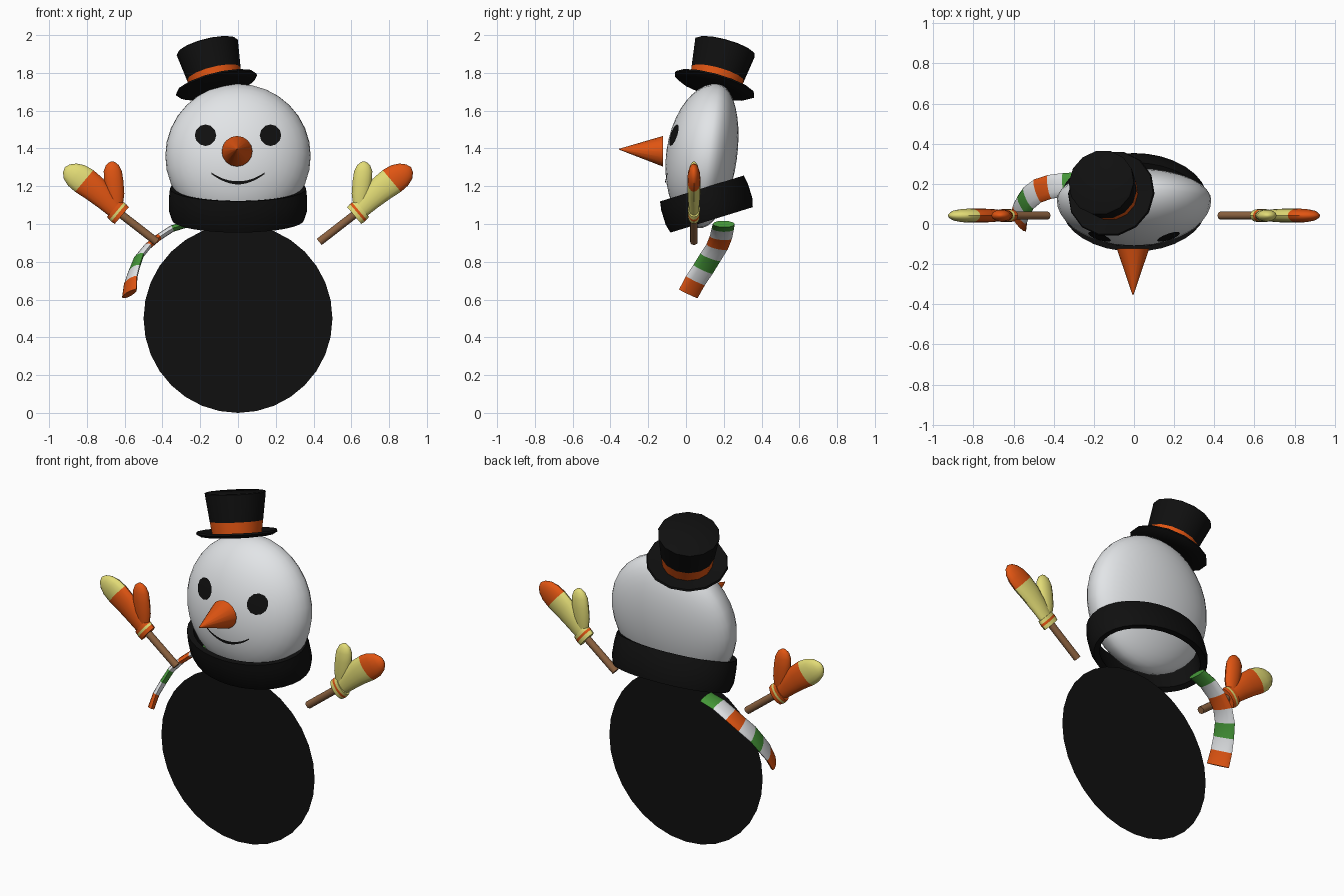
import bpy, bmesh, math
from mathutils import Vector as V

if "Cube" in bpy.data.objects:
    bpy.data.objects.remove(bpy.data.objects["Cube"])


def material(name, r, g, b):
    m = bpy.data.materials.new(name)
    m.diffuse_color = (r, g, b, 1)
    m.use_nodes = True
    m.node_tree.nodes["Principled BSDF"].inputs["Base Color"].default_value = m.diffuse_color
    return m


BLACK = material("black", .005, .005, .005)
WHITE = material("white", .78, .80, .82)
ORANGE = material("orange", .75, .09, .006)
YELLOW = material("pale_yellow", .76, .71, .18)
BROWN = material("brown", .26, .12, .05)
GREEN = material("green", .06, .31, .04)


def finish(name, bm, mats, angle=40):
    bmesh.ops.recalc_face_normals(bm, faces=bm.faces[:])
    me = bpy.data.meshes.new(name)
    bm.to_mesh(me)
    bm.free()
    ob = bpy.data.objects.new(name, me)
    bpy.context.collection.objects.link(ob)
    for m in mats:
        me.materials.append(m)
    bpy.ops.object.select_all(action='DESELECT')
    ob.select_set(True)
    bpy.context.view_layer.objects.active = ob
    bpy.ops.object.shade_smooth_by_angle(angle=math.radians(angle))
    return ob


def loft(name, rings, mats, n=16, spans=None, closed=False):
    """Skin elliptical rings (centre, axis a, axis b); spans gives a material index per span."""
    bm = bmesh.new()
    rows = []
    for c, a, b in rings:
        rows.append([bm.verts.new(c + a * math.cos(k * math.tau / n) + b * math.sin(k * math.tau / n))
                     for k in range(n)])
    count = len(rows) if closed else len(rows) - 1
    for i in range(count):
        r0, r1 = rows[i], rows[(i + 1) % len(rows)]
        for k in range(n):
            f = bm.faces.new((r0[k], r0[(k + 1) % n], r1[(k + 1) % n], r1[k]))
            f.material_index = spans[i] if spans else 0
    if not closed:
        bm.faces.new(rows[0]).material_index = spans[0] if spans else 0
        bm.faces.new(rows[-1]).material_index = spans[-1] if spans else 0
    return finish(name, bm, mats)


# Body: a flat upright disc
bm = bmesh.new()
bmesh.ops.create_circle(bm, cap_ends=True, segments=32, radius=.5)
for v in bm.verts:
    v.co = V((v.co.x, 0, v.co.y + .5))
finish("body_disc", bm, [BLACK])

# Head: puffed disc leaning back, deeper in front than behind
R, FRONT, BACK, TILT = .385, .225, .15, math.radians(8)
CT, ST = math.cos(TILT), math.sin(TILT)


def head_point(x, d, h):
    return V((x, .12 + d * CT + h * ST, 1.36 + h * CT - d * ST))


bm = bmesh.new()
bmesh.ops.create_uvsphere(bm, u_segments=32, v_segments=20, radius=1)
for v in bm.verts:
    x, y, z = v.co
    v.co = head_point(x * R, z * (BACK if z > 0 else FRONT), y * R)
finish("head", bm, [WHITE])


def on_face(x, z):
    """Point just in front of the face at the given x and z."""
    d = -FRONT
    for _ in range(8):
        h = (z - 1.36 + d * ST) / CT
        d = -FRONT * math.sqrt(max(0, 1 - (x * x + h * h) / R ** 2))
    return head_point(x, d, h) + V((0, -.006, 0))


# Eyes
for side, label in ((-1, "left"), (1, "right")):
    bm = bmesh.new()
    mid = bm.verts.new(on_face(side * .172, 1.47))
    rim = [bm.verts.new(on_face(side * .172 + .057 * math.cos(k * math.tau / 12),
                                1.47 + .057 * math.sin(k * math.tau / 12))) for k in range(12)]
    for k in range(12):
        bm.faces.new((mid, rim[k], rim[(k + 1) % 12]))
    finish(label + "_eye", bm, [BLACK])

# Mouth: thin curved strip
bm = bmesh.new()
pairs = []
for i in range(13):
    t = i / 6 - 1
    z, w = 1.218 + .05 * t * t, .009 - .005 * abs(t)
    pairs.append((bm.verts.new(on_face(.14 * t, z - w)), bm.verts.new(on_face(.14 * t, z + w))))
for (a, b), (c, d) in zip(pairs, pairs[1:]):
    bm.faces.new((a, c, d, b))
finish("mouth", bm, [BLACK])

# Nose
X, Y, Z = V((1, 0, 0)), V((0, 1, 0)), V((0, 0, 1))
loft("nose", [(V((-.005, y, z)), X * r, Z * r)
              for y, z, r in ((-.122, 1.385, .081), (-.355, 1.396, .002))], [ORANGE])

# Top hat with band, tilted to one side and back
axis = V((-.25, .28, 1)).normalized()
ha = axis.cross(Y).normalized()
hb = axis.cross(ha)
base = V((-.108, .145, 1.715))
profile = ((0, .14), (.006, .195), (.022, .222), (.032, .217), (.018, .136),
           (.085, .146), (.235, .167), (.24, .16))
loft("top_hat", [(base + axis * h, ha * r, hb * r) for h, r in profile],
     [BLACK, ORANGE], 14, (0, 0, 0, 0, 1, 0, 0))

# Scarf collar: tilted oval band
ct, st = math.cos(.3), math.sin(.3)
up, across = V((0, -st, ct)), V((0, ct, st))
loft("scarf_collar", [(V((0, .11, 1.105)) + up * h, X * a, across * b) for h, a, b in (
    (-.087, .35, .228), (-.04, .365, .24), (.04, .365, .24), (.087, .36, .232),
    (.08, .325, .2), (-.08, .315, .195))], [BLACK], 32, closed=True)

# Striped scarf tail: flat ribbon that twists as it hangs
path = [(-.27, .20, 1.0), (-.35, .195, .975), (-.42, .185, .93), (-.48, .165, .88),
        (-.525, .13, .825), (-.55, .09, .76), (-.568, .05, .70), (-.575, .012, .63)]
path = [V(p) for p in path]
rings = []
for i, p in enumerate(path):
    t = (path[min(i + 1, 7)] - path[max(i - 1, 0)]).normalized()
    w = Y.lerp(V((-.55, .75, -.35)), i / 7)
    w = (w - t * w.dot(t)).normalized()
    rings.append((p, w * (.058 + .001 * i), t.cross(w) * .018))
loft("scarf_tail", rings, [GREEN, WHITE, ORANGE], 12, (0, 1, 2, 1, 0, 1, 2))

# Stick arms and mittens, mirrored with swapped colours
DEPTH = .042
for s, label, main, trim in ((-1, "left", ORANGE, YELLOW), (1, "right", YELLOW, ORANGE)):
    u, v = V((s * .766, 0, .643)), V((s * -.643, 0, .766))
    wrist = V((s * .615, DEPTH, 1.045))
    loft(label + "_arm", [(V((s * x, DEPTH, z)), v * .021, Y * .02)
                          for x, z in ((.43, .905), (.63, 1.06))], [BROWN], 12)
    # cuff with a narrow stripe
    loft(label + "_cuff", [(wrist + u * d, v * r, Y * .032) for d, r in (
        (0, .058), (.022, .061), (.036, .06), (.055, .056))],
        [main, trim], 16, (0, 1, 0))
    # hand with contrasting fingertip
    hand = ((.045, 0, .045, .026), (.12, .01, .058, .032), (.2, .016, .07, .035),
            (.27, .012, .075, .035), (.32, .008, .07, .033), (.36, .004, .053, .026),
            (.385, .002, .028, .015), (.394, .002, .004, .003))
    loft(label + "_mitten", [(wrist + u * d + v * o, v * r, Y * th) for d, o, r, th in hand],
         [main, trim], 16, (0, 0, 0, 1, 1, 1, 1))
    # thumb
    thumb = ((1.10, .645, .035), (1.16, .65, .048), (1.23, .658, .051), (1.28, .663, .048),
             (1.312, .665, .034), (1.328, .666, .014), (1.331, .666, .003))
    loft(label + "_thumb", [(V((s * x, DEPTH, z)), X * r, Y * r * .6) for z, x, r in thumb],
         [main], 14)
